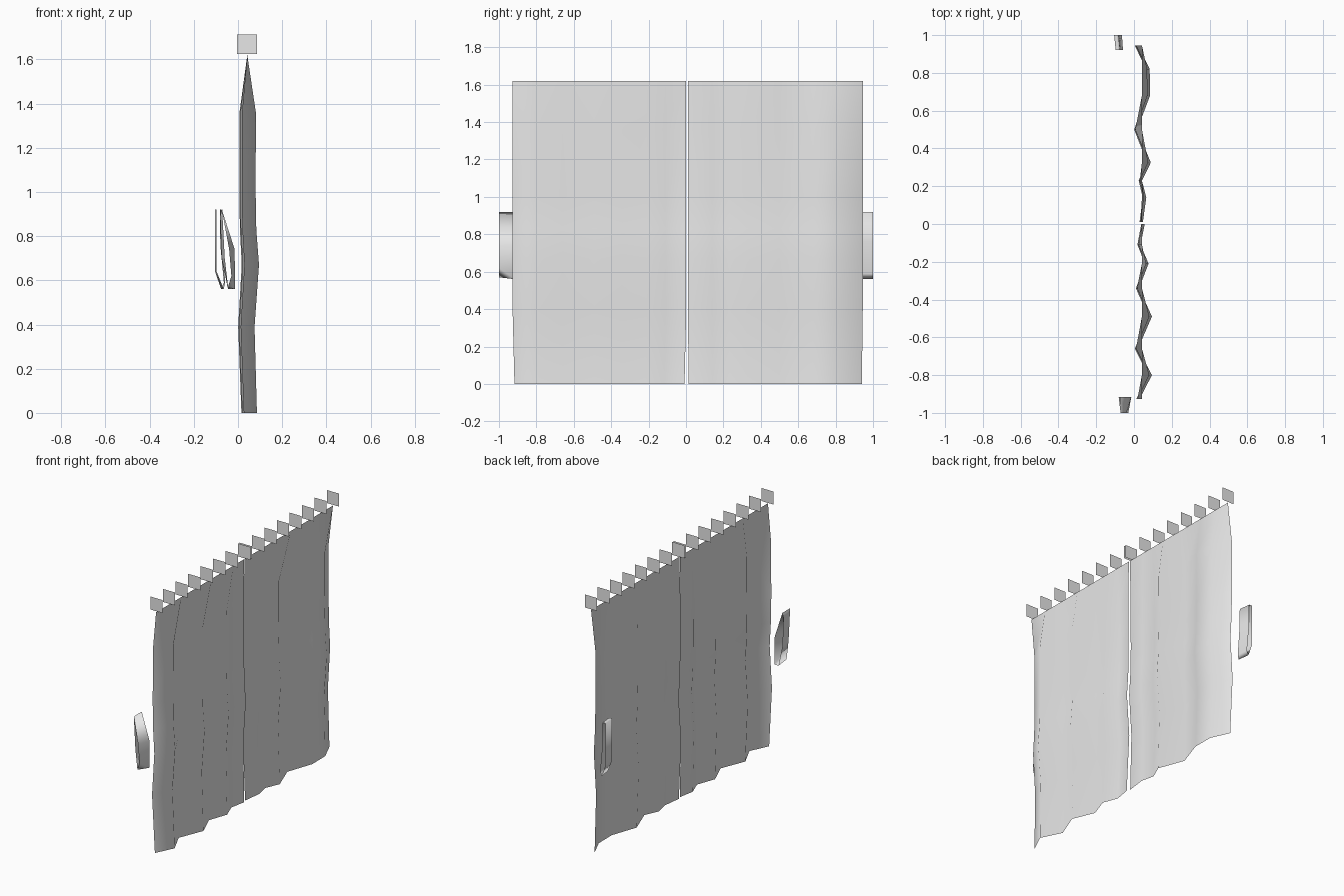
import bpy

cube = bpy.data.objects.get("Cube")
if cube:
    bpy.data.objects.remove(cube, do_unlink=True)

grey = bpy.data.materials.new("light_grey")
grey.use_nodes = True
grey.diffuse_color = (0.8, 0.8, 0.8, 1)
grey.node_tree.nodes["Principled BSDF"].inputs["Base Color"].default_value = (0.8, 0.8, 0.8, 1)


def make(name, verts, faces, smooth=False):
    mesh = bpy.data.meshes.new(name)
    mesh.from_pydata(verts, [], faces)
    mesh.materials.append(grey)
    for poly in mesh.polygons:
        poly.use_smooth = smooth
    obj = bpy.data.objects.new(name, mesh)
    bpy.context.collection.objects.link(obj)
    return obj


def grid_faces(rows, cols, closed=False):
    faces = []
    for r in range(rows - 1):
        for c in range(cols if closed else cols - 1):
            d = (c + 1) % cols
            faces.append((r * cols + c, r * cols + d, (r + 1) * cols + d, (r + 1) * cols + c))
    return faces


# Cloth rows from hem to header: height, sideways drift, fold strength
ROWS = [(0, 0.005, 0.9), (0.39, -0.008, 0.95), (0.67, 0.01, 1.0), (0.83, 0, 0.95),
        (1.0, -0.003, 0.95), (1.36, -0.002, 0.95), (1.62, 0, 0)]


def curtain(name, folds, hem_inset):
    verts = []
    mid = sum(y for y, x in folds) / len(folds)
    for z, drift, strength in ROWS:
        squeeze = 1 - hem_inset if z == 0 else 1
        for y, x in folds:
            verts.append((0.042 + drift + strength * (x - 0.045), mid + (y - mid) * squeeze, z))
    make(name, verts, grid_faces(len(ROWS), len(folds)), True)


# Two pleated curtains: depth position and fold offset of every pleat
curtain("front_curtain", [(-0.927, 0.022), (-0.8, 0.088), (-0.66, 0.014), (-0.49, 0.088),
                          (-0.34, 0.02), (-0.21, 0.07), (-0.11, 0.028), (0.001, 0.05)], 0.02)
curtain("back_curtain", [(0.01, 0.04), (0.14, 0.058), (0.23, 0.035), (0.325, 0.082), (0.5, 0.01),
                         (0.68, 0.078), (0.82, 0.076), (0.945, 0.014)], 0.01)

# Flat square hanging tabs along both headers
for label, start, end in (("front", -0.922, 0.008), ("back", 0.022, 0.945)):
    for i in range(8):
        y = start + (end - start) * i / 7
        make(f"{label}_tab_{i + 1}", [(x, y, z) for x, z in
             ((-0.004, 1.625), (0.087, 1.625), (0.087, 1.712), (-0.004, 1.712))], [(0, 1, 2, 3)])


# Looped tie bands: one outline for each rim of the band
def tie_band(name, y_a, rim_a, y_b, rim_b):
    verts = [(x, y_a, z) for x, z in rim_a] + [(x, y_b, z) for x, z in rim_b]
    make(name, verts, grid_faces(2, len(rim_a), True), True)


tie_band("front_tie_band",
         -0.915, [(-0.073, 0.92), (-0.015, 0.74), (-0.014, 0.56), (-0.045, 0.56), (-0.074, 0.7), (-0.081, 0.89)],
         -1.0, [(-0.071, 0.92), (-0.04, 0.74), (-0.03, 0.62), (-0.045, 0.57), (-0.06, 0.7), (-0.07, 0.89)])
tie_band("back_tie_band",
         0.92, [(-0.097, 0.92), (-0.097, 0.64), (-0.065, 0.56), (-0.058, 0.59), (-0.07, 0.76), (-0.074, 0.92)],
         1.0, [(-0.105, 0.92), (-0.104, 0.64), (-0.076, 0.56), (-0.064, 0.59), (-0.08, 0.76), (-0.082, 0.92)])
